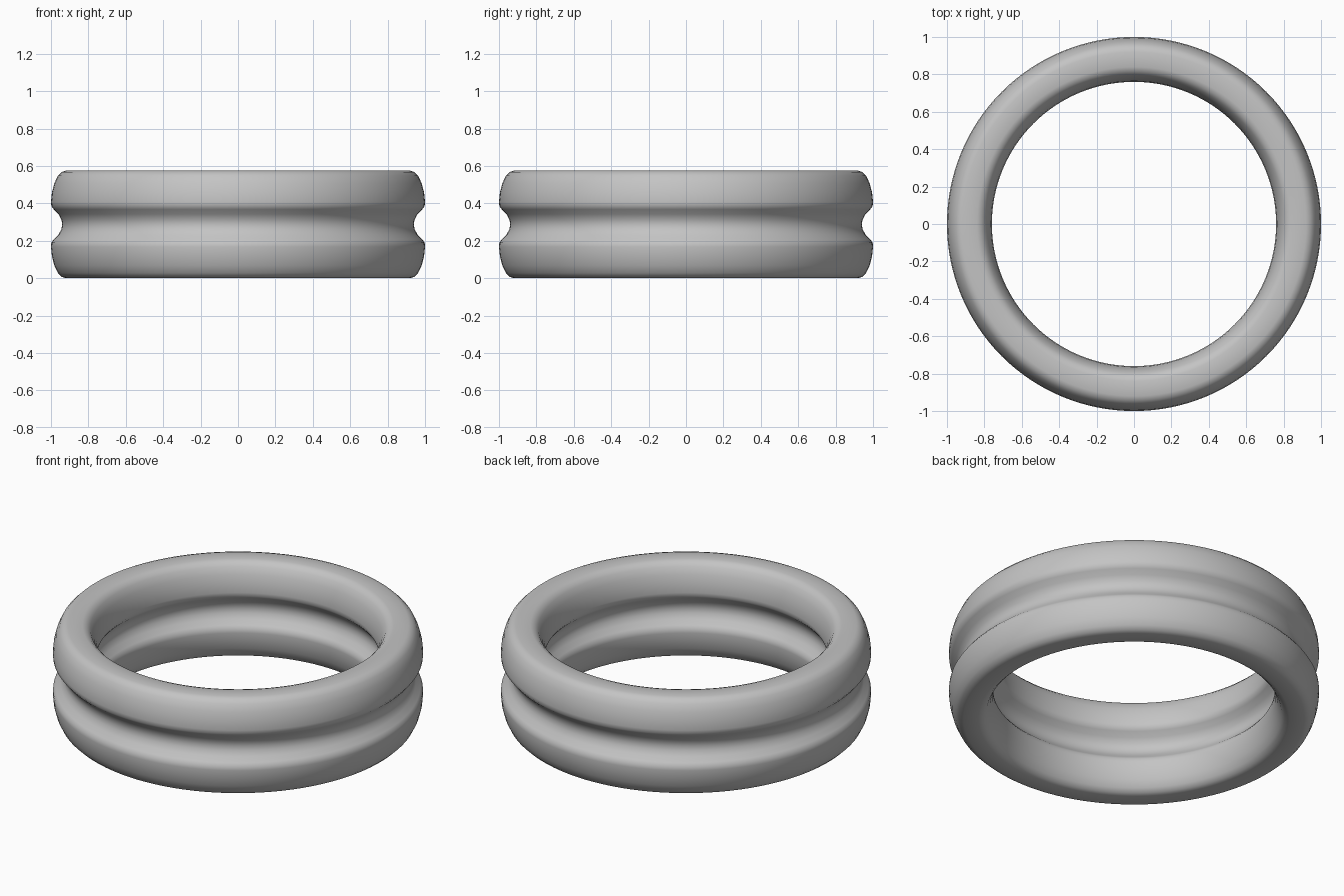
import bpy, bmesh
from math import cos, sin, tau

cube = bpy.data.objects.get("Cube")
if cube:
    bpy.data.objects.remove(cube, do_unlink=True)

SEGMENTS = 128
MID_RADIUS = 0.88
HALF_HEIGHT = 0.2875

# One quarter of the band's cross-section: waist groove up to the crown
quarter = [(0.06, 0), (0.064, 0.025), (0.08, 0.055), (0.105, 0.08),
           (0.118, 0.098), (0.12, 0.12), (0.115, 0.17), (0.102, 0.22),
           (0.083, 0.26), (0.063, 0.28), (0.04, HALF_HEIGHT), (0, HALF_HEIGHT)]

# Mirror the quarter into a closed figure-eight section
upper = quarter + [(-r, z) for r, z in reversed(quarter[:-1])]
section = upper + [(r, -z) for r, z in reversed(upper[1:-1])]

# Sweep the section around the vertical axis
bm = bmesh.new()
rings = []
for i in range(SEGMENTS):
    a = tau * i / SEGMENTS
    rings.append([bm.verts.new(((MID_RADIUS + r) * cos(a),
                                (MID_RADIUS + r) * sin(a),
                                HALF_HEIGHT + z)) for r, z in section])
count = len(section)
for i, ring in enumerate(rings):
    following = rings[(i + 1) % SEGMENTS]
    for j in range(count):
        k = (j + 1) % count
        face = bm.faces.new((ring[j], following[j], following[k], ring[k]))
        face.smooth = True
bmesh.ops.recalc_face_normals(bm, faces=bm.faces)

mesh = bpy.data.meshes.new("grooved_ring")
bm.to_mesh(mesh)
bm.free()
ring_object = bpy.data.objects.new("grooved_ring", mesh)
bpy.context.collection.objects.link(ring_object)

# Plain grey finish
grey = bpy.data.materials.new("light_grey")
grey.use_nodes = True
colour = (0.55, 0.55, 0.55, 1)
grey.diffuse_color = colour
grey.node_tree.nodes["Principled BSDF"].inputs["Base Color"].default_value = colour
mesh.materials.append(grey)
